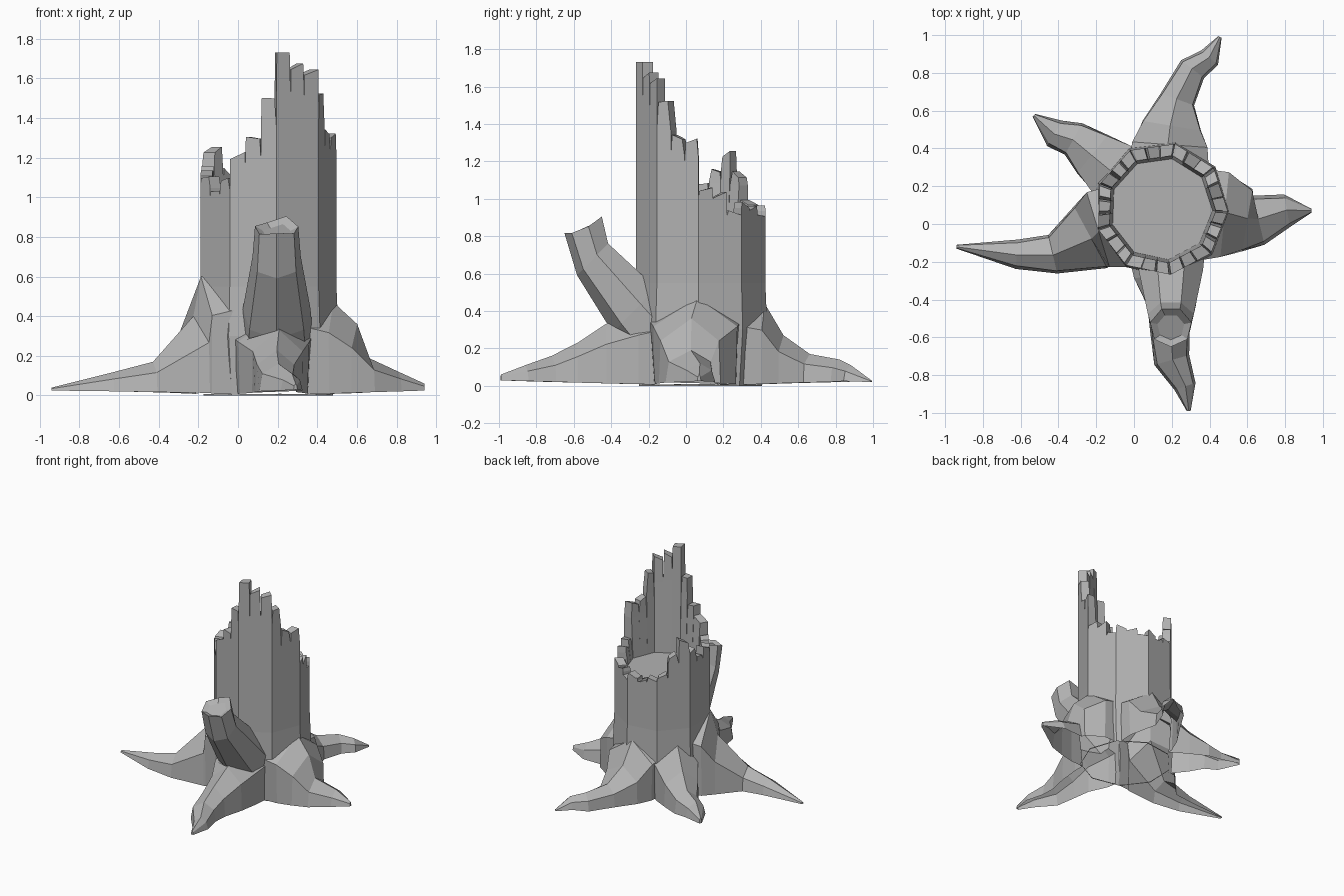
import bpy, bmesh, math, random
from mathutils import Vector

random.seed(4)
cube = bpy.data.objects.get("Cube")
if cube:
    bpy.data.objects.remove(cube)

bark = bpy.data.materials.new("grey_bark")
bark.use_nodes = True
colour = (0.45, 0.45, 0.45, 1)
bark.diffuse_color = colour
bark.node_tree.nodes["Principled BSDF"].inputs["Base Color"].default_value = colour


def finish(bm, name):
    bmesh.ops.recalc_face_normals(bm, faces=bm.faces)
    mesh = bpy.data.meshes.new(name)
    bm.to_mesh(mesh)
    bm.free()
    mesh.materials.append(bark)
    obj = bpy.data.objects.new(name, mesh)
    bpy.context.collection.objects.link(obj)
    return obj


def loft(bm, rings):
    """Skin a list of equal rings and cap both ends."""
    rows = [[bm.verts.new(p) for p in ring] for ring in rings]
    n = len(rows[0])
    for a, b in zip(rows, rows[1:]):
        for i in range(n):
            j = (i + 1) % n
            bm.faces.new((a[i], a[j], b[j], b[i]))
    bm.faces.new(rows[0])
    bm.faces.new(rows[-1])


# Trunk: nine-sided column whose top is the floor of the hollow
SIDES, TEETH = 9, 3
CENTRE = Vector((0.145, 0.08, 0))
RADIUS, FLOOR, START = 0.352, 0.89, math.radians(-82)


def corner(k, scale=1.0):
    a = START + math.tau * k / SIDES
    return CENTRE + Vector((math.cos(a), math.sin(a), 0)) * RADIUS * scale


def wall_point(t, scale=1.0):
    k = math.floor(t)
    return corner(k, scale).lerp(corner(k + 1, scale), t - k)


def at(p, z):
    return Vector((p.x, p.y, z))


bm = bmesh.new()
loft(bm, [[at(corner(k, s), z) for k in range(SIDES)]
          for z, s in ((0, 0.95), (0.3, 1.03), (0.55, 1), (FLOOR, 1))])
trunk = finish(bm, "trunk_and_roots")

# Splintered rim: one block per splinter, counter-clockwise from the tallest
heights = [1.73, 1.66, 1.63, 1.52, 1.33, 1.31, 1.05, 1.02, 0.92,
           0.97, 0.95, 0.91, 0.95, 0.92, 0.95, 0.98, 1.13, 1.24,
           1.15, 1.08, 1.12, 1.1, 1.03, 1.09, 1.21, 1.3, 1.5]
bm = bmesh.new()
for i, h in enumerate(heights):
    t0, t1 = i / TEETH, (i + 0.9999) / TEETH
    tilt = random.uniform(-0.02, 0.02) if i else 0
    nip = random.uniform(0, 0.08)
    low = FLOOR + (h - FLOOR) * 0.75
    rings = []
    for z0, z1, cut, inner in ((FLOOR, FLOOR, 0, 0.77), (low, low, 0, 0.81),
                               (h + tilt, h - tilt, nip, 0.82)):
        a, b = t0 + cut * 0.5, t1 - cut
        rings.append([at(wall_point(a), z0), at(wall_point(b), z1),
                      at(wall_point(b, inner), z1), at(wall_point(a, inner), z0)])
    loft(bm, rings)
finish(bm, "splintered_rim")

# Roots: ridge points (x, y, ridge height, half width) from trunk to tip
roots = {
    "left_root": [(0.3, 0.05, 0.52, 0.25), (0.48, 0.05, 0.47, 0.24), (0.6, 0.02, 0.36, 0.18),
                  (0.66, 0.02, 0.19, 0.14), (0.81, 0.07, 0.12, 0.09), (0.94, 0.07, 0.06, 0.01)],
    "back_root": [(0.18, 0.25, 0.48, 0.22), (0.19, 0.42, 0.44, 0.21), (0.2, 0.52, 0.27, 0.17),
                  (0.23, 0.66, 0.17, 0.1), (0.31, 0.82, 0.14, 0.08), (0.4, 0.88, 0.11, 0.06),
                  (0.455, 0.99, 0.03, 0.01)],
    "back_right_root": [(0, 0.2, 0.5, 0.17), (-0.12, 0.29, 0.42, 0.17), (-0.22, 0.37, 0.28, 0.14),
                        (-0.32, 0.45, 0.18, 0.1), (-0.42, 0.48, 0.13, 0.08), (-0.53, 0.575, 0.07, 0.01)],
    "right_root": [(0, 0, 0.65, 0.23), (-0.19, -0.03, 0.6, 0.22), (-0.23, -0.07, 0.4, 0.2),
                   (-0.43, -0.16, 0.17, 0.11), (-0.62, -0.16, 0.12, 0.08), (-0.94, -0.12, 0.04, 0.01)],
    "front_root": [(0.17, -0.1, 0.45, 0.21), (0.18, -0.27, 0.4, 0.19), (0.2, -0.43, 0.33, 0.14),
                   (0.19, -0.58, 0.23, 0.11), (0.2, -0.72, 0.16, 0.1), (0.27, -0.86, 0.11, 0.06),
                   (0.29, -0.99, 0.06, 0.01)],
}
parts = []
for name, path in roots.items():
    bm = bmesh.new()
    rings = []
    last = len(path) - 1
    for i, (x, y, z, w) in enumerate(path):
        before, after = path[max(i - 1, 0)], path[min(i + 1, last)]
        along = Vector((after[0] - before[0], after[1] - before[1], 0)).normalized()
        side = along.cross(Vector((0, 0, 1)))
        base = min(0.005 + 0.004 * i, z - 0.01)
        f = i / last
        foot, wide, high = 0.88 + 0.12 * f, 1 - 0.3 * f, 0.68 - 0.06 * f
        section = ((-foot, 0), (-wide, high), (-0.05, 1), (wide, high), (foot, 0))
        rings.append([Vector((x, y, base + (z - base) * v)) + side * w * u for u, v in section])
    loft(bm, rings)
    parts.append(finish(bm, name))

# Broken branch: seven-sided stub on the front, leaning out and cut across
N = 7
stations = [(-0.13, 0.25, 0.19, 0.8), (-0.27, 0.41, 0.175, 0.8),
            (-0.495, 0.68, 0.125, 0.8), (-0.545, 0.85, 0.112, 0.35)]
chips = [random.uniform(-0.02, 0.02) for _ in range(N)]
bm = bmesh.new()
rings = []
for y, z, r, lean in stations:
    up = Vector((0, math.cos(lean), math.sin(lean)))
    rings.append([Vector((0.195, y, z)) + (Vector((math.cos(a), 0, 0)) + up * math.sin(a)) * r
                  for a in (math.tau * (k + 0.25) / N for k in range(N))])
rings[-1] = [p + Vector((0, 0, c)) for p, c in zip(rings[-1], chips)]
middle = sum(rings[-1], Vector()) / N
rings.append([middle.lerp(p, 0.65) - Vector((0, 0, 0.02)) for p in rings[-1]])
loft(bm, rings)
parts.append(finish(bm, "broken_branch"))

# Weld trunk, roots and branch into one shell
for part in parts:
    mod = trunk.modifiers.new(part.name, "BOOLEAN")
    mod.operation, mod.solver, mod.object = "UNION", "EXACT", part
graph = bpy.context.evaluated_depsgraph_get()
shell = bpy.data.meshes.new_from_object(trunk.evaluated_get(graph))
trunk.modifiers.clear()
trunk.data = shell
for part in parts:
    bpy.data.objects.remove(part)

# The underside is open
bm = bmesh.new()
bm.from_mesh(shell)
under = [f for f in bm.faces if f.normal.z < -0.8 and f.calc_center_median().z < 0.08]
bmesh.ops.delete(bm, geom=under, context="FACES")
bm.to_mesh(shell)
bm.free()
